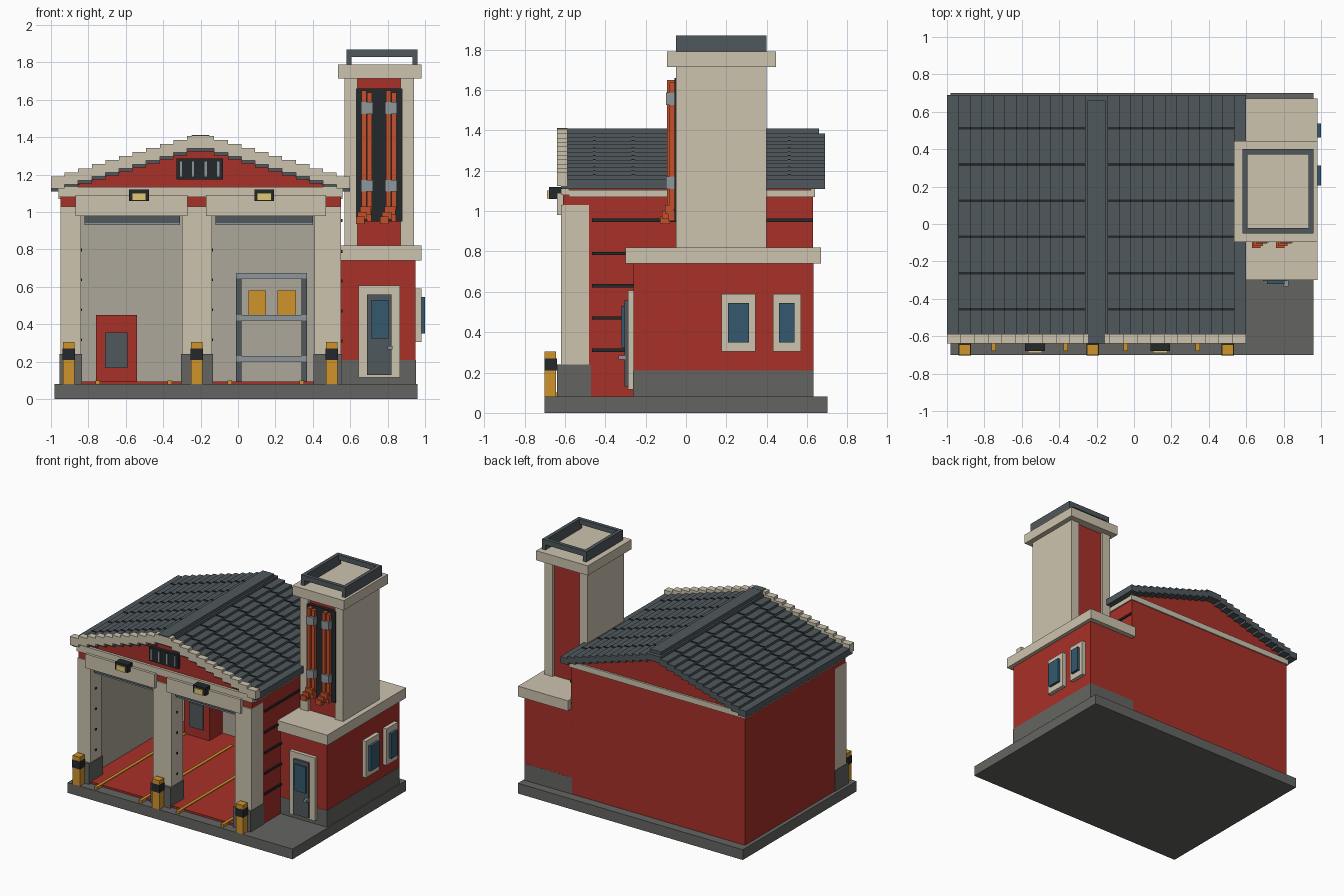
import bpy, bmesh

def mat(name, hexcol):
    m = bpy.data.materials.new(name)
    lin = [((int(hexcol[i:i+2], 16) / 255 + 0.055) / 1.055) ** 2.4 for i in (0, 2, 4)]
    m.diffuse_color = (*lin, 1)
    return m

RED, CREAM = mat("red", "A83028"), mat("cream", "CDC4AF")
SLATE, DARK = mat("slate", "50585C"), mat("dark", "23282B")
STONE, LINING = mat("stone", "646561"), mat("lining", "AEA79B")
YELLOW, ORANGE = mat("yellow", "CF942B"), mat("orange", "C4502C")
GLASS, METAL, LENS = mat("glass", "34586D"), mat("metal", "8D979C"), mat("lens", "E0CB78")

def finish(name, bm, material):
    bmesh.ops.recalc_face_normals(bm, faces=bm.faces)
    me = bpy.data.meshes.new(name)
    bm.to_mesh(me)
    bm.free()
    me.materials.append(material)
    ob = bpy.data.objects.new(name, me)
    bpy.context.collection.objects.link(ob)
    return ob

def boxes(name, material, *specs):
    """Each spec is x0, x1, y0, y1, z0, z1; all go into one object."""
    bm = bmesh.new()
    for x0, x1, y0, y1, z0, z1 in specs:
        for v in bmesh.ops.create_cube(bm, size=1)["verts"]:
            v.co = ((x0 + x1) / 2 + v.co.x * (x1 - x0),
                    (y0 + y1) / 2 + v.co.y * (y1 - y0),
                    (z0 + z1) / 2 + v.co.z * (z1 - z0))
    return finish(name, bm, material)

def prism(name, material, pts, y0, y1):
    bm = bmesh.new()
    f = bm.faces.new([bm.verts.new((x, y0, z)) for x, z in pts])
    r = bmesh.ops.extrude_face_region(bm, geom=[f])
    for v in r["geom"]:
        if isinstance(v, bmesh.types.BMVert):
            v.co.y = y1
    if not f.is_valid or len([g for g in bm.faces if all(abs(v.co.y - y0) < 1e-6 for v in g.verts)]) == 0:
        bm.faces.new([v for v in bm.verts if abs(v.co.y - y0) < 1e-6])
    return finish(name, bm, material)

CX = -0.2  # hall centre line

# Ground slab and hall shell
boxes("ground_slab", STONE, (-0.98, 0.96, -0.70, 0.70, 0, 0.08))
boxes("hall_walls", RED, (-0.95, -0.92, -0.48, 0.63, 0.08, 1.08),
      (0.52, 0.55, -0.48, 0.63, 0.08, 1.08), (-0.92, 0.52, 0.60, 0.63, 0.08, 1.08),
      (-0.95, 0.55, -0.61, -0.48, 1.03, 1.08))
boxes("hall_lining", LINING, (-0.92, -0.90, -0.48, 0.60, 0.08, 1.06),
      (0.50, 0.52, -0.48, 0.60, 0.08, 1.06), (-0.90, 0.50, 0.58, 0.60, 0.08, 1.06),
      (-0.90, 0.50, -0.48, 0.58, 1.04, 1.06))
boxes("bay_floor", RED, (-0.90, 0.50, -0.62, 0.58, 0.08, 0.095))
boxes("floor_lines", YELLOW, *[(x - 0.012, x + 0.012, -0.68, 0.45, 0.08, 0.1)
                               for x in (-0.75, -0.365, -0.045, 0.34)])
boxes("side_grooves", DARK, *[(0.54, 0.56, -0.465, 0.63, z - 0.008, z + 0.008)
                              for z in (0.31, 0.47, 0.63, 0.79, 0.955)])

# Front pillars with stone feet
cols = ((-0.95, -0.84), (-0.30, -0.14), (0.41, 0.55))
boxes("front_pillars", CREAM, *[(a, b, -0.62, -0.48, 0.24, 1.03) for a, b in cols])
boxes("pillar_feet", STONE, *[(a - 0.005, b + 0.005, -0.64, -0.47, 0.08, 0.24) for a, b in cols])
boxes("pillar_bolts", DARK, *[(b, b + 0.006, -0.56, -0.545, z, z + 0.015)
                              for a, b in cols[:2] for z in (0.31, 0.47, 0.63, 0.79)])

# Door headers and rolled-up shutters
boxes("door_headers", CREAM, (-0.87, -0.27, -0.64, -0.56, 0.98, 1.09),
      (-0.17, 0.47, -0.64, -0.56, 0.98, 1.09))
bays = ((-0.84, -0.30), (-0.14, 0.41))
boxes("shutter_rolls", SLATE, *[(a + .02, b - .01, -0.60, -0.54, 0.945, 0.98) for a, b in bays])
boxes("shutter_lips", METAL, *[(a + .02, b - .01, -0.59, -0.55, 0.93, 0.945) for a, b in bays])

# Eaves band and gable
boxes("eaves_band", CREAM, (-0.96, 0.56, -0.62, -0.58, 1.08, 1.135),
      (-0.96, -0.93, -0.58, 0.64, 1.07, 1.105), (0.53, 0.56, -0.58, 0.64, 1.07, 1.105),
      (-0.96, 0.56, 0.62, 0.64, 1.07, 1.115))
prism("gable", RED, [(-0.95, 1.07), (0.55, 1.07), (0.55, 1.12), (CX, 1.345), (-0.95, 1.12)], -0.60, 0.625)

# Stepped tile roof, its seams, the ridge and the front bargeboard
N = 13
W = 0.80 / N
tiles, seams, barge = [], [], []
for i in range(N):
    z = 1.11 + i * 0.0188
    for s in (-1, 1):
        a, b = sorted((CX + s * (0.80 - i * W), CX + s * (0.80 - (i + 1) * W - 0.006)))
        tiles.append((a, b, -0.59, 0.69, z, z + 0.05))
        if 0 < i < N - 1:
            seams += [(a, b, y - 0.007, y + 0.007, z + 0.04, z + 0.054)
                      for y in (-0.455, -0.263, -0.068, 0.125, 0.318, 0.512)]
M = 11
for i in range(M):
    z = 1.125 + i * 0.0215
    for s in (-1, 1):
        a, b = sorted((CX + s * (0.80 - i * 0.8 / M), CX + s * (0.80 - (i + 1) * 0.8 / M)))
        barge.append((a, b, -0.64, -0.588, z, z + 0.066))
boxes("roof_tiles", SLATE, *tiles)
boxes("roof_seams", DARK, *seams)
boxes("roof_ridge", SLATE, (CX - 0.048, CX + 0.048, -0.588, 0.66, 1.36, 1.41))
boxes("ridge_front_cap", SLATE, (CX - 0.045, CX + 0.045, -0.638, -0.588, 1.395, 1.411))
boxes("bargeboard", CREAM, *barge)
boxes("bargeboard_shadow", SLATE, *[(a, b, -0.62, -0.59, c - 0.016, c + 0.01)
                                    for a, b, _, _, c, _ in barge])

# Gable vent and flood lamps
boxes("gable_vent", DARK, (-0.33, -0.08, -0.625, -0.59, 1.175, 1.285))
boxes("vent_bars", METAL, *[(x - 0.006, x + 0.006, -0.632, -0.62, 1.19, 1.27)
                            for x in (-0.305, -0.24, -0.172, -0.105)])
boxes("lamp_hoods", DARK, *[(x - 0.053, x + 0.053, -0.68, -0.62, 1.06, 1.12) for x in (-0.53, 0.14)])
boxes("lamp_lenses", LENS, *[(x - 0.038, x + 0.038, -0.69, -0.67, 1.062, 1.103) for x in (-0.53, 0.14)])

# Bollards
bx = (-0.905, -0.22, 0.502)
boxes("bollards", YELLOW, *[(x - 0.031, x + 0.031, -0.70, -0.643, 0.08, 0.305) for x in bx])
boxes("bollard_bands", DARK, *[(x - 0.033, x + 0.033, -0.702, -0.64, 0.21, 0.27) for x in bx])

# Locker and shelf inside the bays
boxes("locker", RED, (-0.76, -0.54, 0.42, 0.58, 0.095, 0.45))
boxes("locker_panel", SLATE, (-0.71, -0.59, 0.41, 0.43, 0.165, 0.355))
boxes("shelf_posts", SLATE, *[(x, x + 0.03, y, y + 0.03, 0.095, 0.65)
                              for x in (-0.01, 0.34) for y in (0.36, 0.54)])
boxes("shelf_boards", METAL, *[(-0.01, 0.37, 0.355, 0.575, z, z + 0.03) for z in (0.2, 0.42, 0.645)])
boxes("shelf_crates", YELLOW, (0.055, 0.15, 0.38, 0.52, 0.45, 0.58), (0.21, 0.31, 0.38, 0.52, 0.45, 0.58))

# Annex
boxes("annex_plinth", STONE, (0.54, 0.952, -0.262, 0.632, 0.08, 0.21))
boxes("annex_walls", RED, (0.545, 0.95, -0.26, 0.631, 0.21, 0.74))
boxes("annex_roof", CREAM, (0.55, 0.98, -0.30, 0.67, 0.74, 0.82))
boxes("entry_frame", CREAM, (0.645, 0.865, -0.288, -0.26, 0.115, 0.607))
boxes("entry_door", SLATE, (0.69, 0.82, -0.305, -0.28, 0.13, 0.56))
boxes("entry_glass", GLASS, (0.71, 0.805, -0.32, -0.30, 0.325, 0.53))
boxes("entry_handle", METAL, (0.80, 0.825, -0.335, -0.30, 0.265, 0.285))
wins = ((0.175, 0.345), (0.43, 0.57))
boxes("side_window_frames", CREAM, *[(0.945, 0.98, a, b, 0.305, 0.59) for a, b in wins])
boxes("side_window_glass", GLASS, *[(0.97, 1.0, a + 0.032, b - 0.032, 0.35, 0.545) for a, b in wins])

# Hose tower: red core between cream side slabs
boxes("tower_core", RED, (0.62, 0.89, -0.03, 0.38, 0.82, 1.72))
boxes("tower_sides", CREAM, (0.57, 0.64, -0.05, 0.40, 0.82, 1.72), (0.87, 0.94, -0.05, 0.40, 0.82, 1.72))
boxes("tower_cap", CREAM, (0.535, 0.98, -0.095, 0.445, 1.715, 1.79))
boxes("tower_railing", SLATE, (0.58, 0.608, -0.05, 0.40, 1.79, 1.87), (0.932, 0.96, -0.05, 0.40, 1.79, 1.87),
      (0.608, 0.932, -0.05, -0.022, 1.83, 1.87), (0.608, 0.932, 0.372, 0.40, 1.83, 1.87))
boxes("hose_backboard", DARK, (0.63, 0.88, -0.056, -0.03, 0.95, 1.66))

# Hanging hoses: two strands each with clamps and a stepped curl at the foot
hx = (0.69, 0.82)
boxes("hose_strands", ORANGE, *[(x + d - 0.013, x + d + 0.013, -0.095 + e, -0.05, 1.02 - e, 1.65 - e)
                                for x in hx for d, e in ((-0.016, 0), (0.014, 0.012))])
boxes("hose_curls", ORANGE, *[s for x in hx for s in (
    (x - 0.038, x + 0.022, -0.105, -0.06, 0.985, 1.03),
    (x - 0.05, x + 0.0, -0.118, -0.07, 0.96, 1.0),
    (x - 0.06, x - 0.015, -0.128, -0.08, 0.935, 0.975),
    (x + 0.0, x + 0.025, -0.09, -0.055, 0.95, 1.0))])
boxes("hose_clamps", METAL, *[(x - 0.033, x + 0.031, -0.1, -0.05, z, z + 0.062)
                              for x in hx for z in (1.11, 1.525)])
